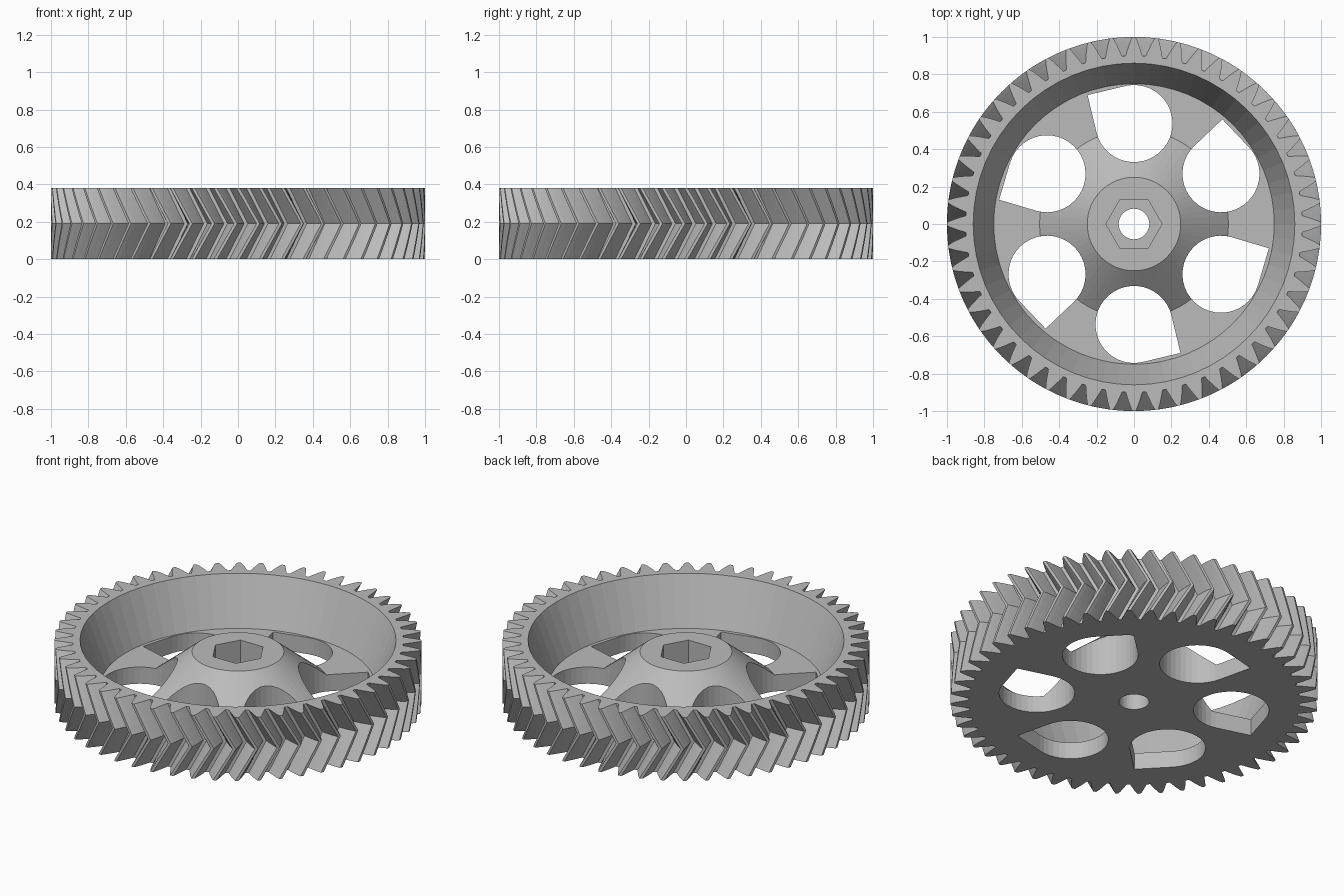
import bpy, bmesh
from math import pi, sin, cos, radians

TEETH = 52
HEIGHT = 0.38
TWIST = 0.108          # rotation of the teeth at mid height
SLICES = 4             # layers in each half of the herringbone

cube = bpy.data.objects.get("Cube")
if cube:
    bpy.data.objects.remove(cube, do_unlink=True)

grey = bpy.data.materials.new("plain_grey")
grey.use_nodes = True
colour = (0.5, 0.5, 0.5, 1)
grey.diffuse_color = colour
grey.node_tree.nodes["Principled BSDF"].inputs["Base Color"].default_value = colour


def polar(radius, angle):
    return (radius * cos(angle), radius * sin(angle))


def make_object(name, bm):
    bmesh.ops.recalc_face_normals(bm, faces=bm.faces)
    mesh = bpy.data.meshes.new(name)
    bm.to_mesh(mesh)
    bm.free()
    mesh.materials.append(grey)
    obj = bpy.data.objects.new(name, mesh)
    bpy.context.collection.objects.link(obj)
    return obj


def loft(name, outline, layers):
    """Stack an outline through (z, twist, scale) layers and cap both ends."""
    bm = bmesh.new()
    rings = []
    for z, twist, scale in layers:
        c, s = cos(twist) * scale, sin(twist) * scale
        rings.append([bm.verts.new((x * c - y * s, x * s + y * c, z))
                      for x, y in outline])
    n = len(outline)
    for low, high in zip(rings, rings[1:]):
        for i in range(n):
            j = (i + 1) % n
            bm.faces.new((low[i], low[j], high[j], high[i]))
    bm.faces.new(rings[0][::-1])
    bm.faces.new(rings[-1])
    return make_object(name, bm)


def prism(name, outline, z0, z1):
    return loft(name, outline, [(z0, 0, 1), (z1, 0, 1)])


def circle(radius, count):
    return [polar(radius, 2 * pi * i / count) for i in range(count)]


# Toothed wheel: (radius, offset in pitches) across one tooth
tooth = [(0.90, -0.41), (0.925, -0.33), (0.95, -0.25), (0.98, -0.15), (1.0, -0.07)]
tooth += [(r, -a) for r, a in reversed(tooth)]
pitch = 2 * pi / TEETH
outline = [polar(r, (i + a) * pitch) for i in range(TEETH) for r, a in tooth]
layers = []
for k in range(2 * SLICES + 1):
    t = k / SLICES
    layers.append((t * HEIGHT / 2, TWIST * (1 - abs(t - 1)), 1))
gear = loft("herringbone_gear", outline, layers)

# Bowl cutter: conical rim wall, flat web and conical hub in one turned shape
SEGMENTS = 64
profile = [(0.25, 0.31), (0.505, 0.10), (0.75, 0.10), (0.86, HEIGHT), (0.86, 0.5)]
bowl = loft("bowl_cutter", circle(1, SEGMENTS), [(z, 0, r) for r, z in profile])

# Teardrop lightening holes, pointed towards the rim
HOLE = 0.206
corner = radians(148.5)
cutters = [bowl]
for k in range(6):
    turn = k * pi / 3
    cx, cy = polar(0.537, pi / 2 + turn)
    start = corner + turn + pi / 4
    points = [polar(HOLE, start + 1.5 * pi * i / 30) for i in range(31)]
    points.append(polar(HOLE * 2 ** 0.5, corner + turn))
    cutters.append(prism("hole_cutter", [(cx + x, cy + y) for x, y in points], -0.1, 0.6))

# Nut recess and shaft bore
cutters.append(prism("nut_cutter", circle(0.15, 6), 0.15, 0.6))
cutters.append(prism("bore_cutter", circle(0.082, 32), -0.1, 0.6))

# Cut everything, bake the result and drop the cutters
for cutter in cutters:
    mod = gear.modifiers.new(cutter.name, "BOOLEAN")
    mod.operation = "DIFFERENCE"
    mod.solver = "EXACT"
    mod.object = cutter
    cutter.hide_render = True
graph = bpy.context.evaluated_depsgraph_get()
baked = bpy.data.meshes.new_from_object(gear.evaluated_get(graph))
gear.modifiers.clear()
gear.data = baked
for cutter in cutters:
    bpy.data.objects.remove(cutter, do_unlink=True)
